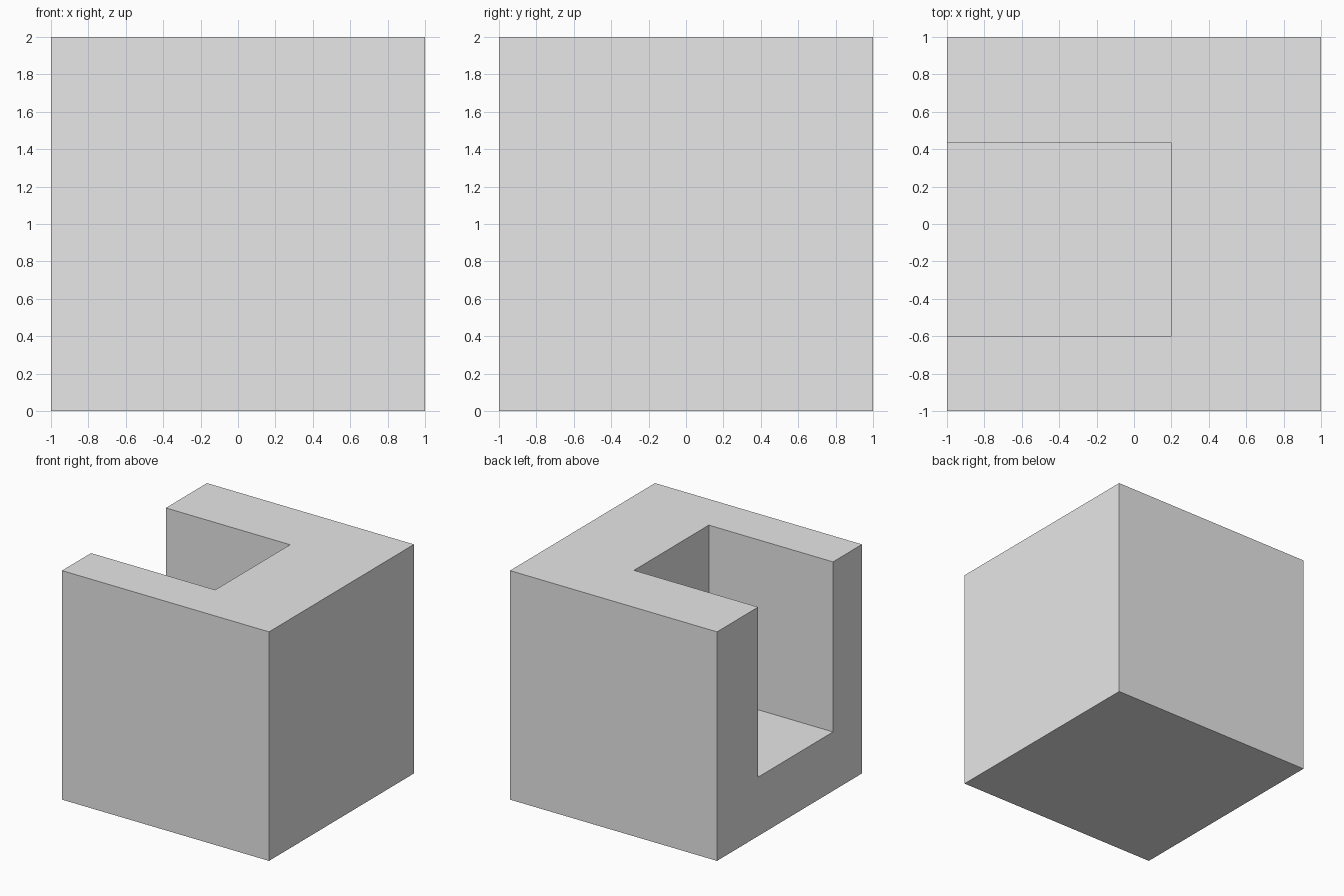
import bpy
from mathutils import Vector

cube = bpy.data.objects.get("Cube")
if cube:
    bpy.data.objects.remove(cube, do_unlink=True)

# Plain grey material
grey = bpy.data.materials.new("light_grey")
grey.use_nodes = True
colour = (0.8, 0.8, 0.8, 1)
grey.diffuse_color = colour
grey.node_tree.nodes["Principled BSDF"].inputs["Base Color"].default_value = colour


def box(name, low, high):
    """Axis-aligned box between two opposite corners."""
    low, high = Vector(low), Vector(high)
    bpy.ops.mesh.primitive_cube_add(size=1, location=(low + high) / 2)
    obj = bpy.context.object
    obj.name = name
    obj.scale = high - low
    bpy.ops.object.transform_apply(location=False, rotation=False, scale=True)
    obj.data.materials.append(grey)
    return obj


# Slot cutter, open at the top and on the -x side
cutter = box("slot_cutter", (-1.2, -0.6, 0.515), (0.2, 0.433, 2.2))
cutter.hide_render = True

# Solid block with the slot cut out
block = box("slotted_block", (-1, -1, 0), (1, 1, 2))
cut = block.modifiers.new("slot", 'BOOLEAN')
cut.operation = 'DIFFERENCE'
cut.solver = 'EXACT'
cut.object = cutter
bpy.ops.object.modifier_apply(modifier=cut.name)
bpy.data.objects.remove(cutter, do_unlink=True)
